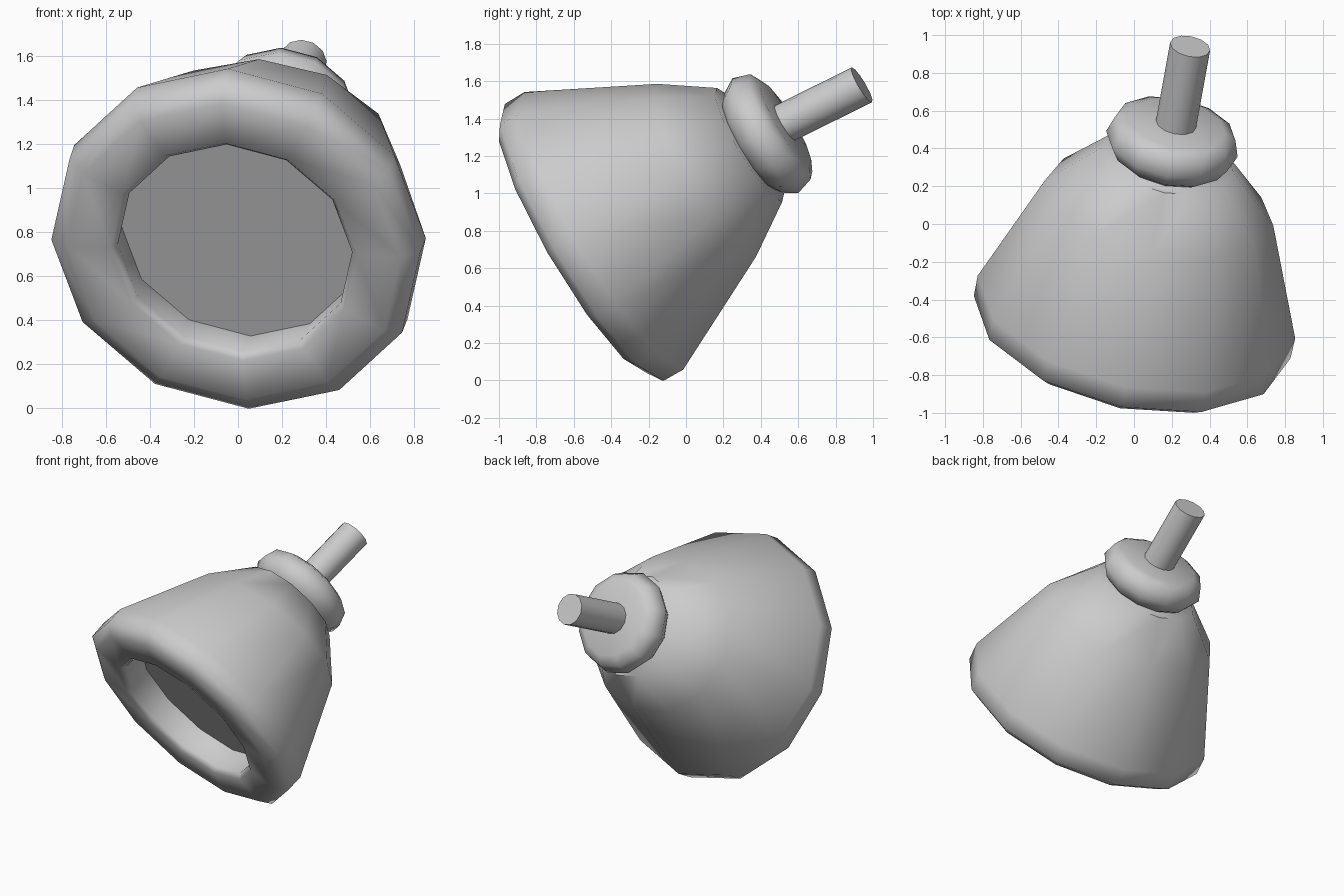
import bpy, bmesh, math
from mathutils import Vector

if "Cube" in bpy.data.objects:
    bpy.data.objects.remove(bpy.data.objects["Cube"])

SIDES = 12
# Shared tilted axis, ring directions and the centre of the front face
D = Vector((0.184, 0.847, 0.499)).normalized()
A = Vector((-0.054, -0.386, 0.675))
A = (A - D * A.dot(D)).normalized()
B = D.cross(A)
P0 = Vector((-0.02, -0.592, 0.71))


def loft(name, rings, angle=50):
    """Skin a list of (centre, height radius, width radius) rings and cap both ends."""
    bm = bmesh.new()
    loops = []
    for c, ra, rb in rings:
        loops.append([bm.verts.new(c + A * ra * math.cos(2 * math.pi * k / SIDES)
                                   + B * rb * math.sin(2 * math.pi * k / SIDES))
                      for k in range(SIDES)])
    for lo, hi in zip(loops, loops[1:]):
        for k in range(SIDES):
            n = (k + 1) % SIDES
            bm.faces.new((lo[k], lo[n], hi[n], hi[k]))
    bm.faces.new(loops[0][::-1])
    bm.faces.new(loops[-1])
    bmesh.ops.recalc_face_normals(bm, faces=bm.faces)
    me = bpy.data.meshes.new(name)
    bm.to_mesh(me)
    bm.free()
    ob = bpy.data.objects.new(name, me)
    bpy.context.collection.objects.link(ob)
    bpy.ops.object.select_all(action='DESELECT')
    ob.select_set(True)
    bpy.context.view_layer.objects.active = ob
    bpy.ops.object.shade_smooth_by_angle(angle=math.radians(angle))
    return ob


def turned(name, profile, angle=50):
    """Profile entries are (distance along axis, radius[, width radius])."""
    return loft(name, [(P0 + D * p[0], p[1], p[-1]) for p in profile], angle)


# Bell: recess floor, recess wall, front face, rounded rim, body flattening to an oval
turned("bell", [(0.205, 0.56), (0.035, 0.543), (0.0, 0.57), (0.0, 0.775),
                (0.055, 0.855), (0.18, 0.857), (0.83, 0.533, 0.617),
                (1.10, 0.352)], 55)

# Rounded collar behind the bell
turned("collar", [(1.08, 0.25), (1.125, 0.31), (1.20, 0.355),
                  (1.295, 0.325), (1.328, 0.26)], 75)

# Stem, leaning slightly away from the main axis
loft("stem", [(Vector((0.210, 0.46, 1.343)), 0.108, 0.108),
              (Vector((0.297, 0.94, 1.58)), 0.108, 0.108)])
